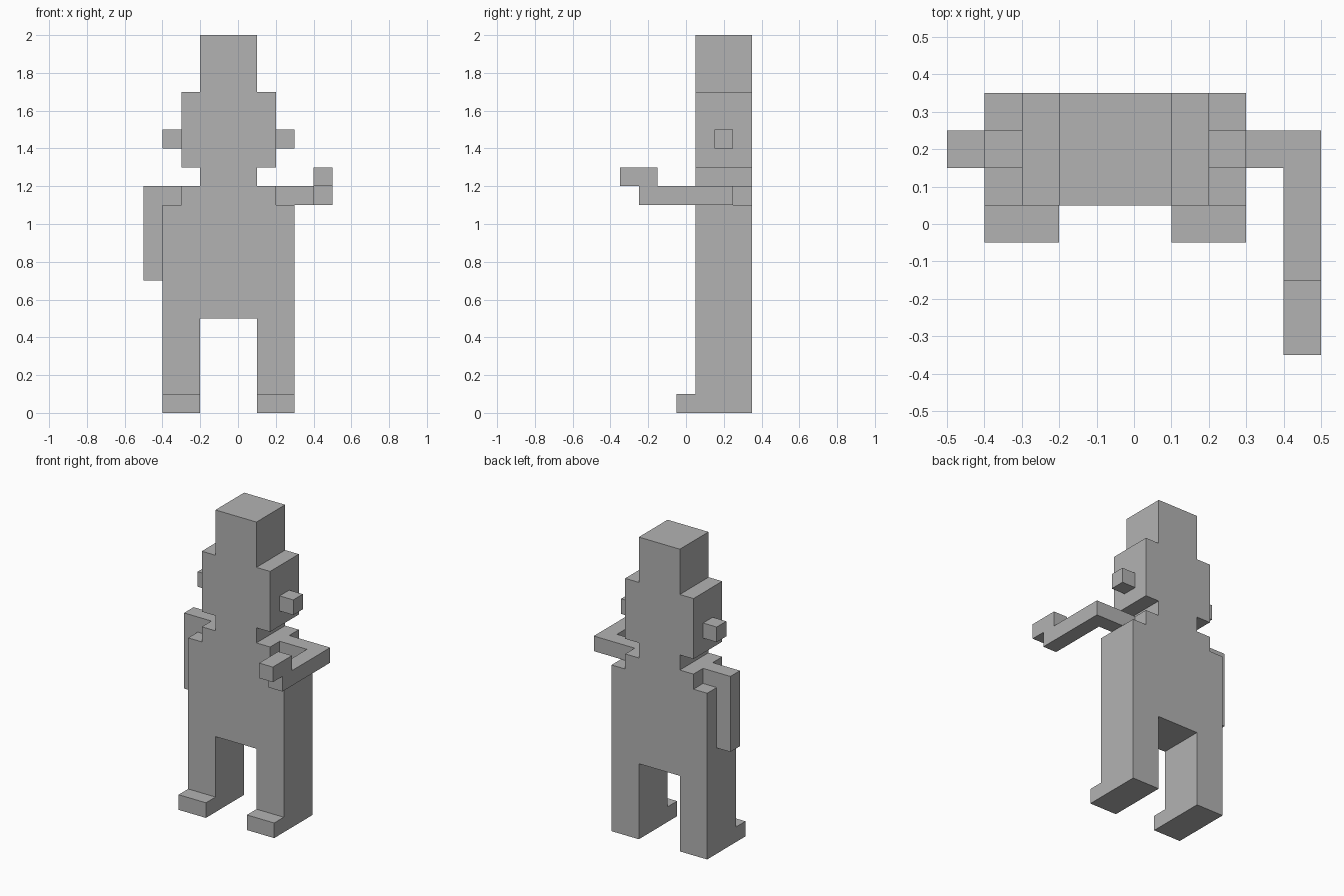
import bpy
import bmesh
from mathutils import Vector

if "Cube" in bpy.data.objects:
    bpy.data.objects.remove(bpy.data.objects["Cube"], do_unlink=True)

grey = bpy.data.materials.new("plain grey")
grey.use_nodes = True
grey.diffuse_color = (0.45, 0.45, 0.45, 1)
grey.node_tree.nodes["Principled BSDF"].inputs["Base Color"].default_value = grey.diffuse_color

CENTRE = -0.05  # the body's own mirror line


def extrude(name, points, start, end, axis):
    """Extrude a flat outline along y (points are x, z) or z (points are x, y)."""
    bm = bmesh.new()
    place = (lambda a, b: (a, start, b)) if axis == "y" else (lambda a, b: (a, b, start))
    face = bm.faces.new([bm.verts.new(place(a, b)) for a, b in points])
    out = bmesh.ops.extrude_face_region(bm, geom=[face], use_keep_orig=True)
    moved = [g for g in out["geom"] if isinstance(g, bmesh.types.BMVert)]
    shift = Vector((0, end - start, 0)) if axis == "y" else Vector((0, 0, end - start))
    bmesh.ops.translate(bm, verts=moved, vec=shift)
    bmesh.ops.recalc_face_normals(bm, faces=bm.faces)
    mesh = bpy.data.meshes.new(name)
    bm.to_mesh(mesh)
    bm.free()
    mesh.materials.append(grey)
    obj = bpy.data.objects.new(name, mesh)
    bpy.context.scene.collection.objects.link(obj)
    return obj


def box(name, x, y, z):
    return extrude(name, [(x[0], y[0]), (x[1], y[0]), (x[1], y[1]), (x[0], y[1])], *z, "z")


# Legs, torso, shoulders, neck, head and hat share one stepped outline
half = [(0.15, 0.5), (0.15, 0), (0.35, 0), (0.35, 1.1), (0.25, 1.1), (0.25, 1.2), (0.15, 1.2),
        (0.15, 1.3), (0.25, 1.3), (0.25, 1.7), (0.15, 1.7), (0.15, 2)]
outline = [(CENTRE + x, z) for x, z in half] + [(CENTRE - x, z) for x, z in reversed(half)]
extrude("body", outline, 0.05, 0.35, "y")

# Feet and ears on both sides
for side, sign in (("left", 1), ("right", -1)):
    def span(a, b):
        return sorted((CENTRE + sign * a, CENTRE + sign * b))
    box(side + "_foot", span(0.15, 0.35), (-0.05, 0.05), (0, 0.1))
    box(side + "_ear", span(0.25, 0.35), (0.15, 0.25), (1.4, 1.5))

# Right arm hangs down from the shoulder
extrude("right_arm", [(-0.3, 1.2), (-0.5, 1.2), (-0.5, 0.7), (-0.4, 0.7), (-0.4, 1.1), (-0.3, 1.1)],
        0.15, 0.25, "y")

# Left arm reaches out and forward, with a raised hand at its end
extrude("left_arm", [(0.2, 0.25), (0.2, 0.15), (0.4, 0.15), (0.4, -0.25), (0.5, -0.25), (0.5, 0.25)],
        1.1, 1.2, "z")
box("left_hand", (0.4, 0.5), (-0.35, -0.15), (1.2, 1.3))
